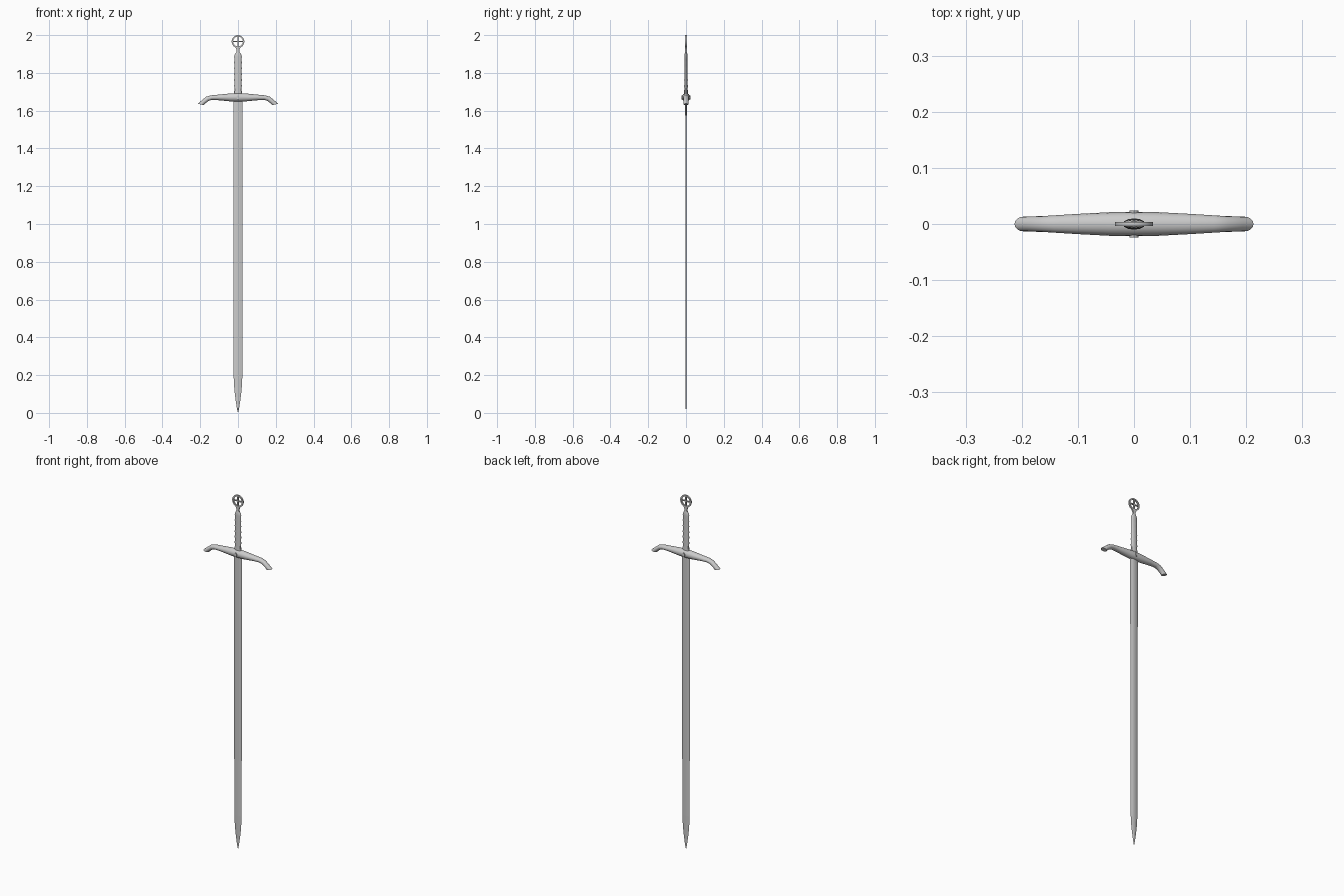
import bpy, bmesh
from math import sin, cos, pi, radians

if "Cube" in bpy.data.objects:
    bpy.data.objects.remove(bpy.data.objects["Cube"])


def loft(name, rings, closed=False, smooth=True):
    """Skin a list of equal-length point rings; cap the ends unless closed."""
    bm = bmesh.new()
    vs = [[bm.verts.new(p) for p in r] for r in rings]
    n, m = len(vs), len(vs[0])
    for i in range(n if closed else n - 1):
        a, b = vs[i], vs[(i + 1) % n]
        for j in range(m):
            k = (j + 1) % m
            bm.faces.new((a[j], a[k], b[k], b[j]))
    if not closed:
        bm.faces.new(vs[0])
        bm.faces.new(vs[-1])
    bmesh.ops.recalc_face_normals(bm, faces=bm.faces)
    me = bpy.data.meshes.new(name)
    bm.to_mesh(me)
    bm.free()
    ob = bpy.data.objects.new(name, me)
    bpy.context.collection.objects.link(ob)
    if smooth:
        bpy.ops.object.select_all(action='DESELECT')
        ob.select_set(True)
        bpy.context.view_layer.objects.active = ob
        bpy.ops.object.shade_smooth_by_angle(angle=radians(35))
    return ob


def hexagon(w, f, t, z):
    """Bevelled blade section: edge half-width w, flat half-width f, half-thickness t."""
    return [(w, 0, z), (f, t, z), (-f, t, z), (-w, 0, z), (-f, -t, z), (f, -t, z)]


def ellipse(w, d, z, n=12):
    return [(w * cos(2 * pi * i / n), d * sin(2 * pi * i / n), z) for i in range(n)]


# Blade: long bevelled bar curving in to a point
blade = [(0.0005, 0.0002, 0.0003, 0.0), (0.006, 0.001, 0.0015, 0.025),
         (0.013, 0.003, 0.002, 0.07), (0.019, 0.005, 0.003, 0.12),
         (0.023, 0.007, 0.0035, 0.19), (0.025, 0.008, 0.004, 1.66)]
loft("blade", [hexagon(*s) for s in blade], smooth=False)

# Guard: tapering round bar with drooping ends (top x, top z, bottom x, bottom z, depth)
half = [(0, 1.693, 0, 1.648, 0.022), (0.04, 1.691, 0.04, 1.649, 0.0212),
        (0.10, 1.685, 0.10, 1.655, 0.018), (0.143, 1.681, 0.138, 1.657, 0.0155),
        (0.168, 1.674, 0.155, 1.652, 0.0142), (0.195, 1.652, 0.175, 1.637, 0.0135),
        (0.213, 1.637, 0.181, 1.629, 0.013)]
stations = [(-a, b, -c, d, e) for a, b, c, d, e in reversed(half[1:])] + half


def guard_ring(tx, tz, bx, bz, d, n=16):
    return [((tx + bx) / 2 + (tx - bx) / 2 * cos(2 * pi * i / n),
             d * sin(2 * pi * i / n),
             (tz + bz) / 2 + (tz - bz) / 2 * cos(2 * pi * i / n)) for i in range(n)]


loft("guard", [guard_ring(*s) for s in stations])

# Rivet through the middle of the guard
loft("guard_rivet", [[(0.008 * cos(pi * i / 6), y, 1.670 + 0.011 * sin(pi * i / 6))
                      for i in range(12)] for y in (-0.0245, 0.0245)])

# Grip: flat oval handle with faint waves
grip = [(0.0205, 0.010, 1.68)]
for i in range(13):
    z = 1.70 + i * 0.0155
    w = 0.0195 + 0.0008 * cos(i * pi)
    grip.append((w, 0.0095 - 0.002 * i / 12 + 0.0006 * cos(i * pi), z))
grip += [(0.016, 0.007, 1.900), (0.008, 0.005, 1.911)]
loft("grip", [ellipse(*s) for s in grip])


def slab(name, outline, d):
    """Flat plate in the x-z plane with half-depth d."""
    loft(name, [[(x, y, z) for x, z in outline] for y in (-d, d)], smooth=False)


# Neck flaring up into the pommel ring
neck = [(0.009, 1.905), (0.007, 1.917), (0.010, 1.928), (0.019, 1.940)]
slab("pommel_neck", neck + [(0.0, 1.937)] + [(-x, z) for x, z in reversed(neck)], 0.004)

# Pommel ring with cross-shaped spokes
CZ, N = 1.966, 20
ring = []
for i in range(N):
    a = 2 * pi * i / N
    ring.append([(r * sin(a), y, CZ + r * cos(a))
                 for r, y in ((0.034, -0.004), (0.034, 0.004), (0.026, 0.004), (0.026, -0.004))])
loft("pommel_ring", ring, closed=True)
for name, w, h in (("pommel_spoke_across", 0.028, 0.003), ("pommel_spoke_upright", 0.003, 0.028)):
    slab(name, [(-w, CZ - h), (w, CZ - h), (w, CZ + h), (-w, CZ + h)], 0.003)
